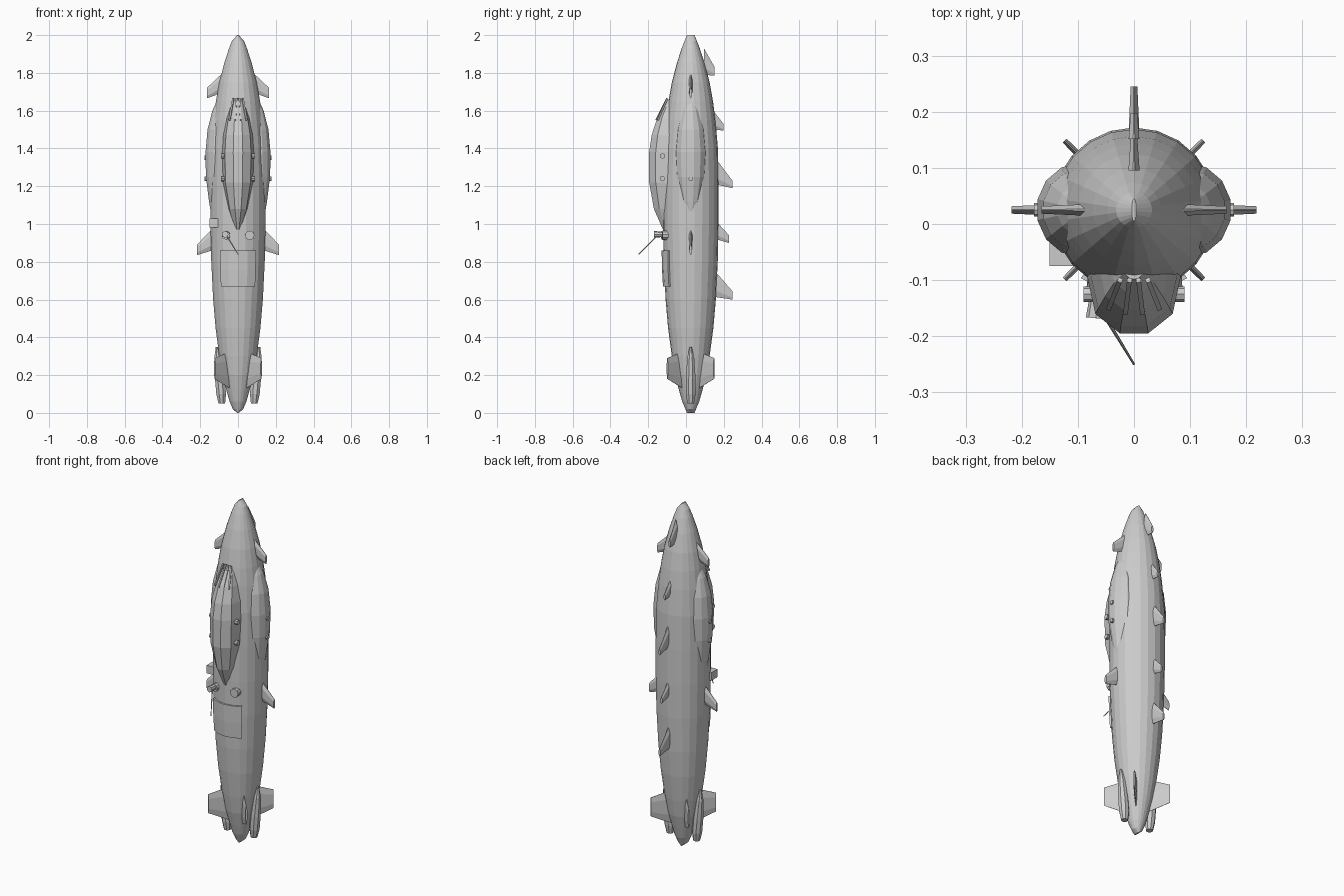
import bpy, bmesh, math
from mathutils import Vector

if "Cube" in bpy.data.objects:
    bpy.data.objects.remove(bpy.data.objects["Cube"])

CY = 0.025  # hull axis offset in y


def mesh_object(name, verts, faces):
    me = bpy.data.meshes.new(name)
    me.from_pydata([tuple(v) for v in verts], [], faces)
    bm = bmesh.new()
    bm.from_mesh(me)
    bmesh.ops.remove_doubles(bm, verts=bm.verts, dist=0.0002)
    bmesh.ops.recalc_face_normals(bm, faces=bm.faces)
    bm.to_mesh(me)
    bm.free()
    ob = bpy.data.objects.new(name, me)
    bpy.context.collection.objects.link(ob)
    return ob


def skin(name, rings):
    """Join equal rings of points into a capped solid."""
    n = len(rings[0])
    verts = [p for r in rings for p in r]
    faces = [(i * n + j, i * n + (j + 1) % n, (i + 1) * n + (j + 1) % n, (i + 1) * n + j)
             for i in range(len(rings) - 1) for j in range(n)]
    faces += [tuple(range(n)), tuple(range(len(verts) - n, len(verts)))]
    return mesh_object(name, verts, faces)


def loft(name, unit, rows):
    """rows: z, centre x, centre y, scale x, scale y"""
    return skin(name, [[(cx + u * sx, cy + v * sy, z) for u, v in unit]
                       for z, cx, cy, sx, sy in rows])


def circle(n, start=90):
    a = [math.radians(start + 360 * i / n) for i in range(n)]
    return [(math.cos(t), math.sin(t)) for t in a]


def rod(name, p0, p1, r0, r1=None, n=8):
    p0, p1 = Vector(p0), Vector(p1)
    q = (p1 - p0).to_track_quat('Z', 'Y')
    unit = circle(n, 45)
    return skin(name, [[p + q @ Vector((u * r, v * r, 0)) for u, v in unit]
                       for p, r in ((p0, r0), (p1, r0 if r1 is None else r1))])


def fin(name, angle, root, tip, thick):
    """Radial fin; root and tip are (radius, z top, z bottom)."""
    a = math.radians(angle)
    out, side = Vector((math.cos(a), math.sin(a), 0)), Vector((-math.sin(a), math.cos(a), 0))
    rings = []
    for (r, zt, zb), t in ((root, thick), (tip, thick * 0.6)):
        prof = [(0, .15), (.25, 1), (.75, 1), (1, .15), (1, -.15), (.75, -1), (.25, -1), (0, -.15)]
        rings.append([Vector((0, CY, zt + (zb - zt) * f)) + out * r + side * t * s for f, s in prof])
    return skin(name, rings)


# hull: faceted spindle ending in short edges
profile = [(.02, .028), (.06, .045), (.12, .062), (.2, .083), (.3, .1), (.45, .12), (.6, .133),
           (.8, .143), (1.0, .147), (1.2, .147), (1.4, .144), (1.55, .131), (1.65, .118),
           (1.75, .1), (1.85, .074), (1.93, .048), (1.97, .032)]
rows = [(0, 0, CY, .004, .02)] + [(z, 0, CY, r, r) for z, r in profile] + [(2, 0, CY, .004, .02)]
loft("hull", circle(22), rows)

# side blisters with small studs
for s, side in ((1, "right"), (-1, "left")):
    loft("blister_" + side, circle(14), [
        (z, s * .095, CY, rx, ry) for z, rx, ry in
        ((1.04, .047, .03), (1.12, .06, .056), (1.25, .077, .078), (1.38, .079, .084),
         (1.5, .068, .072), (1.6, .042, .046), (1.65, .018, .025))])
    for z in (1.24, 1.35):
        rod("blister_stud_" + side, (s * .16, CY, z), (s * .178, CY, z), .012)

# front canopy
half = [(1, 0), (1, .28), (.82, .76), (.3, 1)]
section = half + [(-u, v) for u, v in reversed(half)]
loft("canopy", section, [
    (z, 0, -.05, w, y + .05) for z, w, y in
    ((.97, .018, -.122), (1.08, .054, -.17), (1.22, .081, -.195), (1.38, .084, -.195),
     (1.47, .078, -.182), (1.56, .062, -.153), (1.62, .043, -.122), (1.66, .022, -.098))])

# canopy window frame bars
for s in (-1, 1):
    for x0, x1, y0 in ((.015, .008, -.158), (.045, .025, -.15)):
        rod("window_bar", (s * x0, y0, 1.55), (s * x1, -.1, 1.665), .006, n=4)
    # canopy studs
    for z in (1.24, 1.36):
        rod("canopy_stud", (s * .06, -.125, z), (s * .09, -.125, z), .014)

# sensor ports, the left one carrying a barrel
rod("port_right", (.06, -.08, .94), (.062, -.125, .94), .025, n=10)
rod("turret_base", (-.06, -.08, .94), (-.064, -.13, .94), .022, n=10)
rod("turret_head", (-.064, -.125, .945), (-.068, -.168, .945), .014, .018)
rod("turret_barrel", (-.067, -.14, .95), (0, -.25, .84), .004, .002, n=6)

# side box on the left
rod("side_box", (-.127, -.075, 1.005), (-.127, -.02, 1.005), .033, n=4)

# curved front hatch
arc = [math.radians(-90 + a) for a in range(-38, 39, 19)]
plate = [(math.cos(a), math.sin(a)) for a in arc]
plate += [(.93 * u, .93 * v) for u, v in reversed(plate)]
loft("front_hatch", plate, [(.67, 0, CY, .147, .147), (.76, 0, CY, .152, .152), (.86, 0, CY, .154, .154)])

# dorsal fins along the back
for root_r, zt, zb, tip_r, tt, tb in (
        (.07, 1.93, 1.79, .127, 1.83, 1.785), (.12, 1.6, 1.5, .173, 1.53, 1.495),
        (.13, 1.35, 1.21, .22, 1.23, 1.19), (.13, 1.02, .92, .203, .94, .9),
        (.12, .76, .615, .22, .645, .6)):
    fin("dorsal_fin", 90, (root_r, zt, zb), (tip_r, tt, tb), .01)

# side fins
for ang in (0, 180):
    fin("upper_side_fin", ang, (.07, 1.81, 1.7), (.165, 1.72, 1.665), .011)
    fin("lower_side_fin", ang, (.12, .99, .865), (.218, .89, .835), .011)

# diagonal tail fins
for ang in (45, 135, 225, 315):
    fin("tail_fin", ang, (.06, .325, .13), (.175, .29, .18), .008)

# engines beside the tail
for s, side in ((1, "right"), (-1, "left")):
    loft("engine_" + side, circle(8, 22.5), [
        (z, s * x, CY, r, r) for z, x, r in
        ((.35, .112, .006), (.29, .107, .02), (.18, .096, .028), (.1, .089, .028), (.05, .086, .019))])
